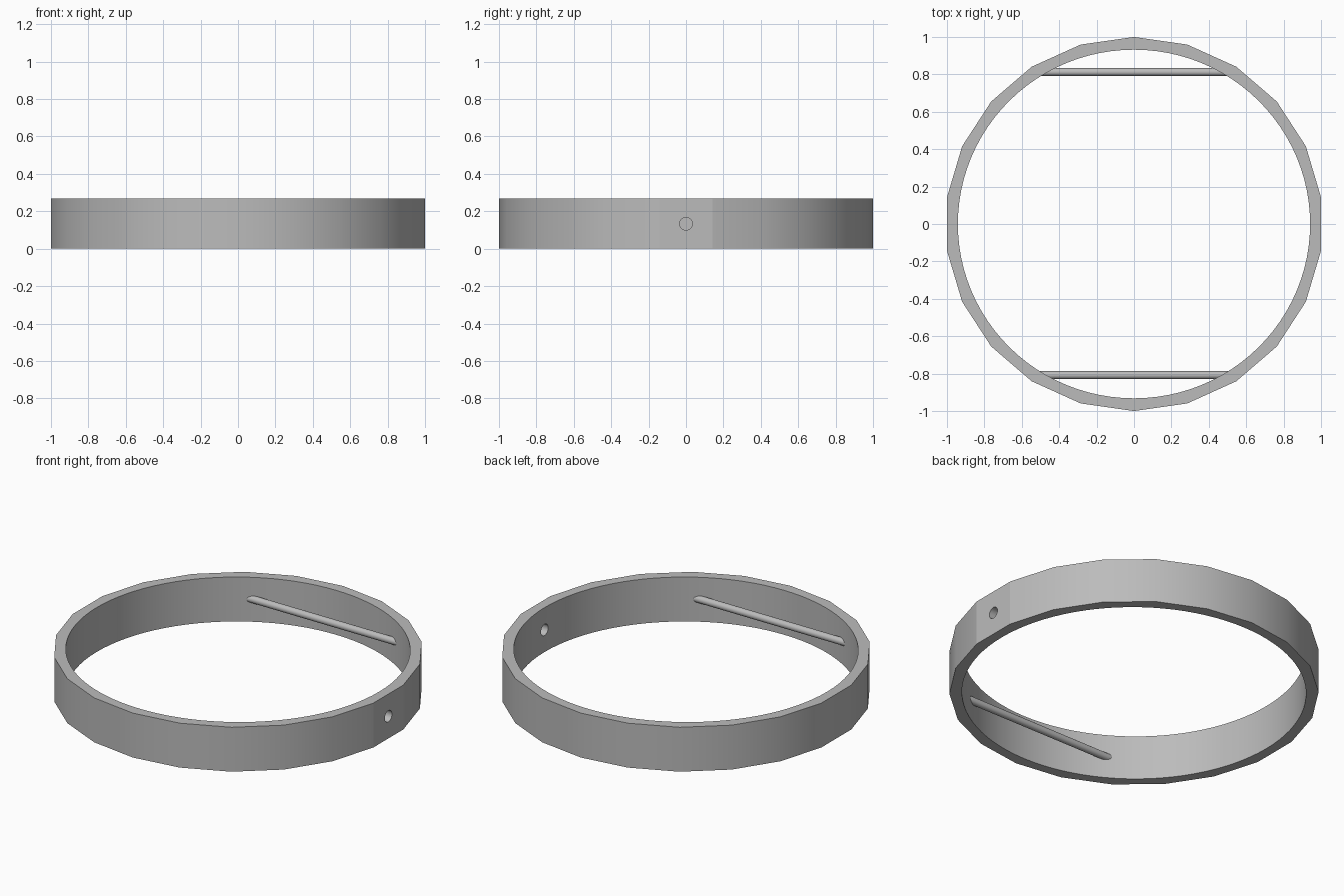
import bpy
import math

if "Cube" in bpy.data.objects:
    bpy.data.objects.remove(bpy.data.objects["Cube"], do_unlink=True)

HEIGHT = 0.267
MID = HEIGHT / 2
SIDES = 22
STRETCH = 1 / math.cos(math.pi / SIDES)   # ring is slightly wider in x

grey = bpy.data.materials.new("satin_grey")
grey.use_nodes = True
grey.diffuse_color = (0.5, 0.5, 0.5, 1)
grey.node_tree.nodes["Principled BSDF"].inputs["Base Color"].default_value = (0.5, 0.5, 0.5, 1)


def cylinder(name, sides, radius, depth, location, along_x=False, stretch=1):
    turn = (0, math.pi / 2, 0) if along_x else (0, 0, 0)
    bpy.ops.mesh.primitive_cylinder_add(vertices=sides, radius=radius, depth=depth,
                                        location=location, rotation=turn)
    obj = bpy.context.object
    obj.name = name
    obj.scale.x = stretch
    bpy.ops.object.transform_apply(location=True, rotation=True, scale=True)
    obj.data.materials.append(grey)
    return obj


def activate(obj):
    bpy.ops.object.select_all(action="DESELECT")
    obj.select_set(True)
    bpy.context.view_layer.objects.active = obj


def cut(target, cutter):
    cutter.hide_render = True
    mod = target.modifiers.new("cut", "BOOLEAN")
    mod.operation = "DIFFERENCE"
    mod.solver = "EXACT"
    mod.object = cutter
    activate(target)
    bpy.ops.object.modifier_apply(modifier=mod.name)
    bpy.data.objects.remove(cutter, do_unlink=True)


# Faceted ring with a round bore and a small pin hole in its +x wall
ring = cylinder("ring", SIDES, 1, HEIGHT, (0, 0, MID), stretch=STRETCH)
cut(ring, cylinder("bore_cutter", 96, 0.932, 1, (0, 0, MID), stretch=STRETCH))
cut(ring, cylinder("pin_hole_cutter", 32, 0.034, 0.4, (0.97, 0, MID), along_x=True))
activate(ring)
bpy.ops.object.shade_smooth_by_angle(angle=math.radians(30))

# Crisp borders on the flat facet around the pin hole
mesh = ring.data
for face in mesh.polygons:
    if face.normal.x > 0.99 and face.center.x > 0.98:
        borders = set(face.edge_keys)
        for edge in mesh.edges:
            if edge.key in borders:
                edge.use_edge_sharp = True

# Strap bars across the front and back
for name, y in (("front_bar", -0.808), ("back_bar", 0.812)):
    bar = cylinder(name, 32, 0.021, 1.04, (0, y, MID), along_x=True)
    activate(bar)
    bpy.ops.object.shade_smooth_by_angle(angle=math.radians(30))
